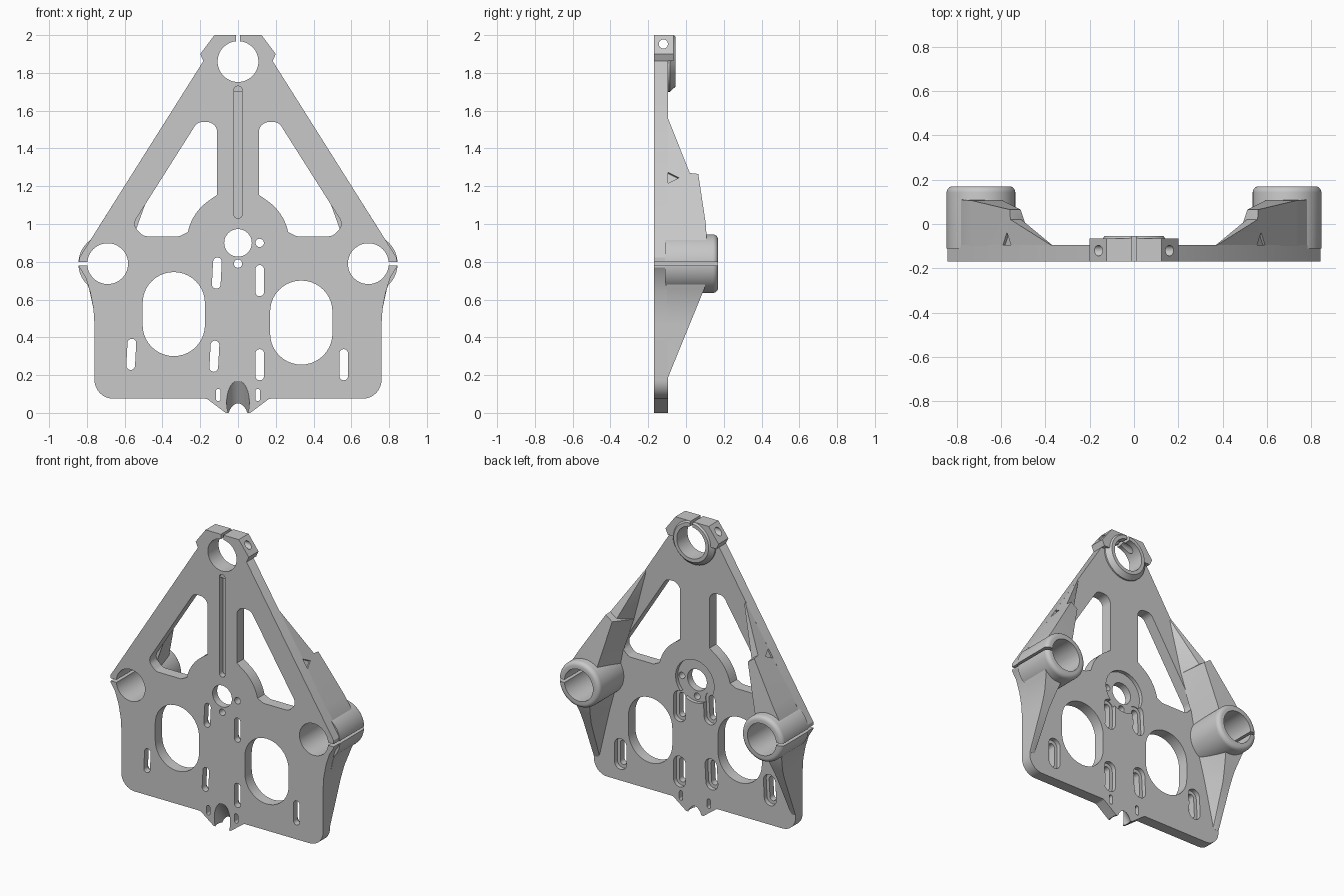
import bpy, bmesh, math
from mathutils import Vector

old = bpy.data.objects.get("Cube")
if old:
    bpy.data.objects.remove(old, do_unlink=True)

mat = bpy.data.materials.new("plain grey")
mat.use_nodes = True
GREY = (0.58, 0.58, 0.58, 1)
mat.diffuse_color = GREY
mat.node_tree.nodes["Principled BSDF"].inputs["Base Color"].default_value = GREY

FRONT, BACK = -0.17, -0.095      # plate faces in y
BOSS_X, BOSS_Z = 0.69, 0.79
SIDES = ((1, "left"), (-1, "right"))


def finish(name, bm):
    bmesh.ops.recalc_face_normals(bm, faces=bm.faces)
    me = bpy.data.meshes.new(name)
    bm.to_mesh(me)
    bm.free()
    ob = bpy.data.objects.new(name, me)
    bpy.context.collection.objects.link(ob)
    me.materials.append(mat)
    return ob


def prism(name, pts, y0, y1):
    """Extrude an x-z outline along y."""
    bm = bmesh.new()
    f = bm.faces.new([bm.verts.new((x, y0, z)) for x, z in pts])
    r = bmesh.ops.extrude_face_region(bm, geom=[f])
    vs = [v for v in r["geom"] if isinstance(v, bmesh.types.BMVert)]
    bmesh.ops.translate(bm, verts=vs, vec=(0, y1 - y0, 0))
    # the extruded face replaces the first one, so close the open end
    if f.is_valid is False or len([g for g in bm.faces if len(g.verts) == len(pts)]) < 2:
        bmesh.ops.holes_fill(bm, edges=bm.edges, sides=0)
    return finish(name, bm)


def rod(name, a, b, r1, r2=None, bevel=0, n=48):
    """Cylinder or cone from a to b, optionally rounded at the b end."""
    a, b = Vector(a), Vector(b)
    bm = bmesh.new()
    bmesh.ops.create_cone(bm, cap_ends=True, segments=n, radius1=r1,
                          radius2=r1 if r2 is None else r2, depth=(b - a).length)
    if bevel:
        top = [e for e in bm.edges if all(v.co.z > 0 for v in e.verts)]
        bmesh.ops.bevel(bm, geom=top, offset=bevel, segments=5, profile=0.5, affect='EDGES')
    rot = (b - a).to_track_quat('Z', 'Y').to_matrix().to_4x4()
    bmesh.ops.transform(bm, matrix=rot, verts=bm.verts)
    bmesh.ops.translate(bm, verts=bm.verts, vec=(a + b) / 2)
    return finish(name, bm)


def rounded(pts, n=8):
    """Fillet the corners of an outline given as (x, z, radius)."""
    out = []
    for i, (x, z, r) in enumerate(pts):
        p = Vector((x, z))
        if r == 0:
            out.append((x, z))
            continue
        u = (Vector(pts[i - 1][:2]) - p).normalized()
        v = (Vector(pts[(i + 1) % len(pts)][:2]) - p).normalized()
        half = math.acos(u.dot(v)) / 2
        c = p + (u + v).normalized() * (r / math.sin(half))
        a = p + u * (r / math.tan(half)) - c
        b = p + v * (r / math.tan(half)) - c
        t0 = math.atan2(a.y, a.x)
        turn = math.atan2(a.x * b.y - a.y * b.x, a.dot(b))
        for k in range(n + 1):
            t = t0 + turn * k / n
            out.append((c.x + r * math.cos(t), c.y + r * math.sin(t)))
    return out


def slot(cx, cz, w, h, tilt=0, n=12):
    """Upright stadium outline."""
    r, pts = w / 2, []
    for s, start in ((1, 0), (-1, math.pi)):
        for k in range(n + 1):
            t = start + math.pi * k / n
            x, z = r * math.cos(t), s * (h / 2 - r) + r * math.sin(t)
            ct, st = math.cos(tilt), math.sin(tilt)
            pts.append((cx + x * ct + z * st, cz - x * st + z * ct))
    return pts


def cut(ob, cutter):
    m = ob.modifiers.new("cut", 'BOOLEAN')
    m.operation, m.solver, m.object = 'DIFFERENCE', 'EXACT', cutter
    bpy.context.view_layer.objects.active = ob
    bpy.ops.object.modifier_apply(modifier=m.name)
    bpy.data.objects.remove(cutter, do_unlink=True)


def box(x0, x1, y0, y1, z0, z1):
    return prism("cutter", [(x0, z0), (x1, z0), (x1, z1), (x0, z1)], y0, y1)


# Main plate
half = rounded([(0.065, 0, 0), (0.165, 0.075, 0.03), (0.76, 0.075, 0.1), (0.76, 0.47, 0),
                (0.765, 0.55, 0), (0.782, 0.64, 0), (0.808, 0.72, 0), (0.84, 0.77, 0),
                (0.84, 0.822, 0), (0.185, 1.86, 0)])
half += [(0.15, 1.88)]
plate = prism("main_plate", half + [(-x, z) for x, z in reversed(half)], FRONT, BACK)

# Clamp block and collar at the top
top = [(0.183, 1.862), (0.2, 1.9), (0.125, 2.0)]
clamp = prism("top_clamp", top + [(-x, z) for x, z in reversed(top)], FRONT, -0.065)
collar = rod("top_collar", (0, -0.16, 1.86), (0, -0.085, 1.86), 0.16)
collar_tip = rod("top_collar_chamfer", (0, -0.085, 1.86), (0, -0.055, 1.86), 0.16, 0.132)
for ob in (plate, clamp, collar, collar_tip):
    cut(ob, rod("cutter", (0, -0.3, 1.86), (0, 0.1, 1.86), 0.108))
for ob in (collar, collar_tip):
    cut(ob, box(-0.3, 0.3, -0.3, 0.1, 1.999, 2.2))
for ob in (clamp, collar, collar_tip):
    cut(ob, box(-0.01, 0.01, -0.3, 0.1, 1.9, 2.1))
for ob in (clamp, collar):
    cut(ob, rod("cutter", (-0.3, -0.12, 1.953), (0.3, -0.12, 1.953), 0.024, n=24))

# Triangular windows
arc = [(0.272 * math.cos(math.radians(a)), 0.9 + 0.272 * math.sin(math.radians(a)), 0)
       for a in range(12, 60, 6)]
window = rounded([(0.11, 1.54, 0.055), (0.215, 1.54, 0.05), (0.56, 0.995, 0.05),
                  (0.50, 0.935, 0.05), (0.31, 0.935, 0.03)] + arc + [(0.11, 1.155, 0)])
for s, _ in SIDES:
    cut(plate, prism("cutter", [(s * x, z) for x, z in window], -0.3, 0.1))

# Large oval openings
for x, z in ((-0.34, 0.523), (0.335, 0.478)):
    cut(plate, prism("cutter", slot(x, z, 0.33, 0.445, n=20), -0.3, 0.1))

# Mounting slots, recessed from the back
T = math.radians(3)
for x, z, t in ((-0.112, 0.74, T), (0.115, 0.70, 0), (-0.125, 0.30, T),
                (0.115, 0.255, 0), (-0.565, 0.31, T), (0.56, 0.255, 0)):
    cut(plate, prism("cutter", slot(x, z, 0.09, 0.21, t), -0.125, 0.1))
    cut(plate, prism("cutter", slot(x, z, 0.046, 0.165, t), -0.3, 0.1))
for x in (-0.105, 0.105):
    cut(plate, prism("cutter", slot(x, 0.095, 0.025, 0.065), -0.3, 0.1))

# Centre bore with a shallow round recess behind it
cut(plate, rod("cutter", (0, -0.12, 0.9), (0, 0.1, 0.9), 0.145))
for x, z, r in ((0, 0.9, 0.073), (0.115, 0.9, 0.022), (0, 0.79, 0.022)):
    cut(plate, rod("cutter", (x, -0.3, z), (x, 0.1, z), r, n=40))

# Front groove and slanted bottom notch
cut(plate, prism("cutter", slot(0, 1.38, 0.044, 0.7), -0.3, -0.13))
ax = Vector((0, 0.075, -0.12))
mid = Vector((0, FRONT, 0.057))
cut(plate, rod("cutter", mid - 3 * ax, mid + 3 * ax, 0.06))

# Side wings: outer x, z, height y, inner top x, z, inner base x, z
WING = [(0.376, 1.557, -0.094, 0.370, 1.550, 0.366, 1.545),
        (0.557, 1.270, 0.02, 0.508, 1.235, 0.455, 1.205),
        (0.560, 1.265, 0.065, 0.511, 1.230, 0.457, 1.200),
        (0.728, 1.000, 0.105, 0.590, 0.930, 0.538, 0.975),
        (0.838, 0.822, 0.115, 0.620, 0.810, 0.570, 0.810),
        (0.840, 0.770, 0.115, 0.620, 0.770, 0.580, 0.770),
        (0.789, 0.660, 0.098, 0.660, 0.660, 0.605, 0.660),
        (0.765, 0.550, 0.053, 0.685, 0.550, 0.635, 0.550),
        (0.760, 0.470, 0.020, 0.700, 0.470, 0.655, 0.470),
        (0.760, 0.190, -0.094, 0.735, 0.190, 0.720, 0.190)]


def wing(name, s):
    bm = bmesh.new()
    rings = []
    for ox, oz, y, tx, tz, ix, iz in WING:
        rings.append([bm.verts.new((s * a, b, c)) for a, b, c in
                      ((ox, -0.1, oz), (ox, y, oz), (tx, y, tz), (ix, -0.1, iz))])
    for r, q in zip(rings, rings[1:]):
        for k in range(4):
            bm.faces.new((r[k], r[(k + 1) % 4], q[(k + 1) % 4], q[k]))
    bm.faces.new(rings[0])
    bm.faces.new(rings[-1])
    bmesh.ops.triangulate(bm, faces=bm.faces)
    return finish(name, bm)


def arrow_cutter(s):
    """Small triangular dent in the slanted outer face."""
    out = Vector((s * 0.846, 0, 0.534)) * 0.012
    bm = bmesh.new()
    rings = []
    for d in (out, -out):
        rings.append([bm.verts.new(Vector((s * (0.185 + (1.86 - z) * 0.631), y, z)) + d)
                      for y, z in ((-0.098, 1.275), (-0.098, 1.215), (-0.038, 1.245))])
        bm.faces.new(rings[-1])
    a, b = rings
    for k in range(3):
        bm.faces.new((a[k], a[(k + 1) % 3], b[(k + 1) % 3], b[k]))
    return finish("cutter", bm)


# Wings and clamp tubes on both sides, bored and slit
for s, side in SIDES:
    w = wing(side + "_wing", s)
    cut(w, arrow_cutter(s))
    tube = rod(side + "_tube", (s * BOSS_X, -0.11, BOSS_Z), (s * BOSS_X, 0.17, BOSS_Z),
               0.155, bevel=0.028, n=64)
    for ob in (plate, w, tube):
        cut(ob, rod("cutter", (s * BOSS_X, -0.3, BOSS_Z), (s * BOSS_X, 0.3, BOSS_Z), 0.108, n=64))
        x0, x1 = sorted((s * BOSS_X, s * 0.95))
        cut(ob, box(x0, x1, -0.3, 0.3, 0.78, 0.798))

# Smooth round walls, keep hard edges
bpy.ops.object.select_all(action='DESELECT')
for ob in bpy.context.collection.objects:
    if ob.type == 'MESH':
        ob.select_set(True)
        bpy.context.view_layer.objects.active = ob
bpy.ops.object.shade_smooth_by_angle(angle=math.radians(30))
